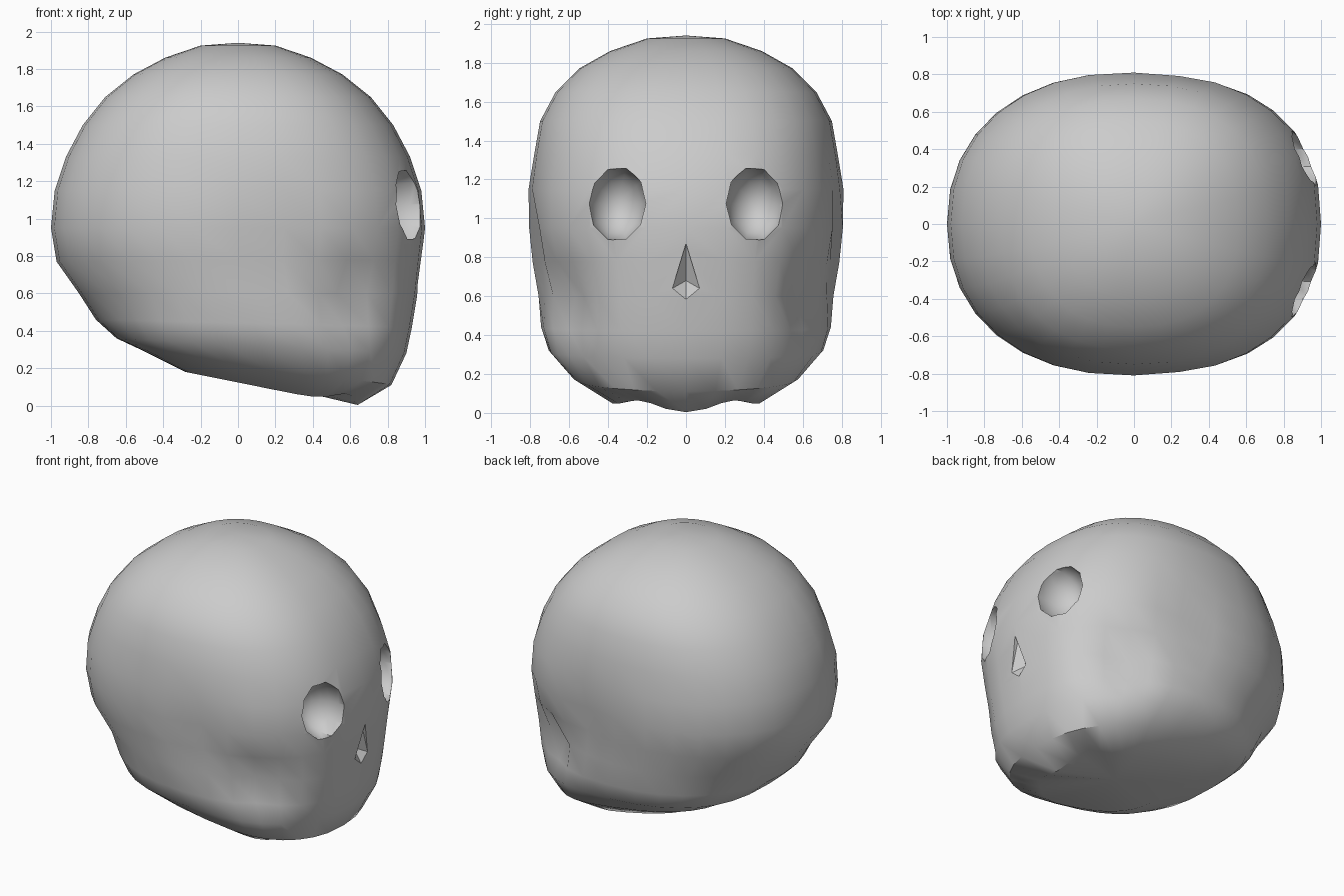
import bpy, bmesh, math
from mathutils import Vector, Matrix

cube = bpy.data.objects.get("Cube")
if cube:
    bpy.data.objects.remove(cube, do_unlink=True)

bone = bpy.data.materials.new("bone_grey")
bone.use_nodes = True
bone.diffuse_color = (0.6, 0.6, 0.6, 1)
bone.node_tree.nodes["Principled BSDF"].inputs["Base Color"].default_value = (0.6, 0.6, 0.6, 1)


def make_object(name, bm):
    bmesh.ops.recalc_face_normals(bm, faces=bm.faces)
    mesh = bpy.data.meshes.new(name)
    bm.to_mesh(mesh)
    bm.free()
    mesh.materials.append(bone)
    obj = bpy.data.objects.new(name, mesh)
    bpy.context.collection.objects.link(obj)
    return obj


def power(v, e):
    return math.copysign(abs(v) ** e, v)


# Tilted rings from crown to jaw:
# back x, back z, front x, front z, half width, roundness of the back
RINGS = [
    (-.2, 1.925, .2, 1.925, .2, .9), (-.39, 1.86, .39, 1.86, .39, .9),
    (-.56, 1.77, .56, 1.77, .55, .9), (-.71, 1.65, .71, 1.65, .67, .9),
    (-.83, 1.5, .83, 1.5, .75, .89), (-.92, 1.33, .92, 1.33, .78, .89),
    (-.98, 1.15, .98, 1.15, .81, .89), (-1, .95, 1, .95, .81, .9),
    (-.97, .77, .98, .78, .79, .92), (-.85, .6, .96, .6, .76, .96),
    (-.76, .46, .93, .42, .745, .9), (-.65, .36, .9, .28, .705, .74),
    (-.5, .29, .82, .11, .585, .6), (-.28, .18, .64, -.005, .4, .6),
]
# Soft pushes, mirrored in y: centre, radius, offset
PUSHES = [
    ((.61, .62, .57), .16, (-.08, -.085, 0)),  # hollow under the cheekbone
    ((.22, .8, .95), .14, (0, -.045, 0)),      # temple
    ((.28, .77, .7), .15, (0, -.035, 0)),      # hollow behind the cheekbone
    ((.55, .21, .03), .14, (0, 0, .065)),      # either side of the chin
]
SEGMENTS = 32


def shaped(co):
    out = co.copy()
    for centre, radius, offset in PUSHES:
        for side in (1, -1):
            flip = Vector((1, side, 1))
            d = (co - Vector(centre) * flip).length / radius
            out += Vector(offset) * flip * math.exp(-d * d)
    return out


# Skull shell, blending from the back roundness to a fixed one at the face
bm = bmesh.new()
loops = []
for xb, zb, xf, zf, width, roundness in RINGS:
    loop = []
    for i in range(SEGMENTS):
        a = math.tau * i / SEGMENTS
        face = (1 + math.cos(a)) / 2
        e = roundness + (.83 - roundness) * face
        c, s = power(math.cos(a), e), power(math.sin(a), e)
        t = (c + 1) / 2
        loop.append(bm.verts.new(shaped(Vector((xb + (xf - xb) * t, width * s, zb + (zf - zb) * t)))))
    loops.append(loop)
crown = bm.verts.new((0, 0, 1.94))
base = bm.verts.new((.15, 0, .12))
for i in range(SEGMENTS):
    j = (i + 1) % SEGMENTS
    bm.faces.new((crown, loops[0][i], loops[0][j]))
    bm.faces.new((base, loops[-1][j], loops[-1][i]))
    for upper, lower in zip(loops, loops[1:]):
        bm.faces.new((upper[i], lower[i], lower[j], upper[j]))
skull = make_object("skull", bm)

# Cutters for the two eye sockets
cutters = []
for side, name in ((1, "left_socket_cutter"), (-1, "right_socket_cutter")):
    bm = bmesh.new()
    bmesh.ops.create_uvsphere(bm, u_segments=10, v_segments=10, radius=1)
    bmesh.ops.transform(bm, verts=bm.verts, matrix=Matrix.Translation((.92, side * .355, 1.075))
                        @ Matrix.Diagonal((.2, .155, .195, 1)) @ Matrix.Rotation(math.pi / 2, 4, "Y"))
    cutters.append(make_object(name, bm))

# Cutter for the nose opening: a wedge that narrows inwards
bm = bmesh.new()
for x in (1.1, .96):
    for y, z in ((0, .87), (.07, .64), (-.07, .64), (0, .58)):
        bm.verts.new((x, y, z))
bm.verts.new((.9, 0, .68))
bmesh.ops.convex_hull(bm, input=bm.verts)
cutters.append(make_object("nose_cutter", bm))

# Cut the openings and discard the cutters
bpy.ops.object.select_all(action="DESELECT")
bpy.context.view_layer.objects.active = skull
skull.select_set(True)
for cutter in cutters:
    cutter.hide_render = True
    mod = skull.modifiers.new("opening", "BOOLEAN")
    mod.operation = "DIFFERENCE"
    mod.solver = "EXACT"
    mod.object = cutter
    bpy.ops.object.modifier_apply(modifier=mod.name)
    bpy.data.objects.remove(cutter, do_unlink=True)

bpy.ops.object.shade_smooth_by_angle(angle=math.radians(40))
